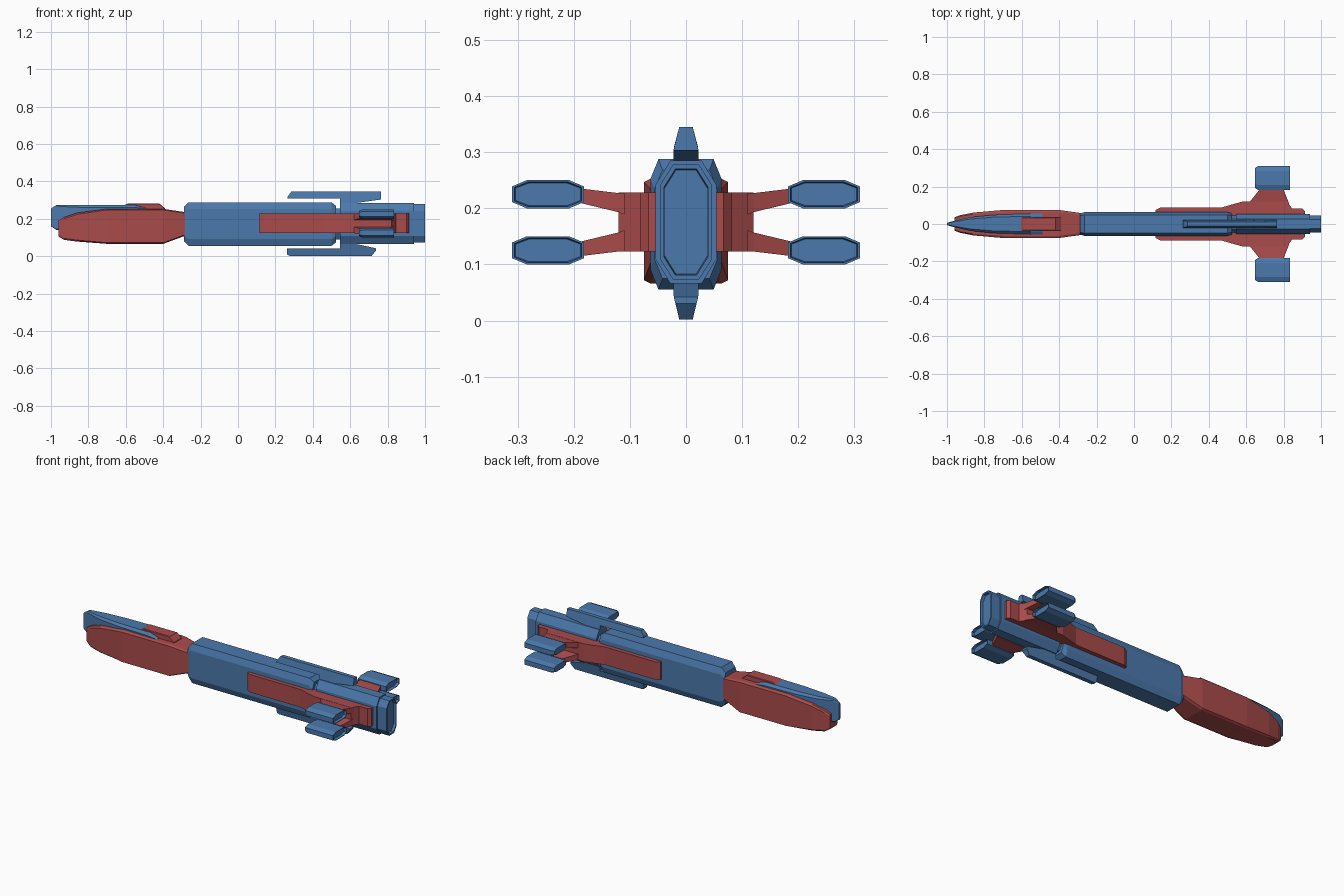
import bpy, bmesh


def material(name, rgb):
    m = bpy.data.materials.new(name)
    m.diffuse_color = (*rgb, 1)
    return m


BLUE = material("steel blue", (0.07, 0.19, 0.41))
RED = material("brick red", (0.40, 0.07, 0.07))


def finish(name, bm, mat, mirror=False):
    bmesh.ops.remove_doubles(bm, verts=bm.verts, dist=0.0002)
    bmesh.ops.recalc_face_normals(bm, faces=bm.faces)
    me = bpy.data.meshes.new(name)
    bm.to_mesh(me)
    bm.free()
    me.materials.append(mat)
    ob = bpy.data.objects.new(name, me)
    bpy.context.collection.objects.link(ob)
    if mirror:
        mod = ob.modifiers.new("mirror", 'MIRROR')
        mod.use_axis = (False, True, False)
        mod.use_mirror_merge = False
    return ob


def skin(rings):
    bm = bmesh.new()
    vs = [[bm.verts.new(p) for p in r] for r in rings]
    n = len(vs[0])
    for a, b in zip(vs, vs[1:]):
        for i in range(n):
            j = (i + 1) % n
            bm.faces.new((a[i], a[j], b[j], b[i]))
    bm.faces.new(vs[0])
    bm.faces.new(vs[-1])
    return bm


def loft(name, sections, mat, yc=0, mirror=False):
    """Chamfered box sections along x: (x, half width, z low, z high, chamfer y, chamfer z)."""
    rings = []
    for x, w, lo, hi, cy, cz in sections:
        half = [(w, lo + cz), (w, hi - cz), (w - cy, hi)]
        ring = half + [(cy - w, hi), (-w, hi - cz), (-w, lo + cz), (cy - w, lo), (w - cy, lo)]
        rings.append([(x, yc + y, z) for y, z in ring])
    return finish(name, skin(rings), mat, mirror)


# nose body
loft("nose_body", [
    (-0.96, 0.035, 0.105, 0.19, 0.004, 0.008),
    (-0.93, 0.047, 0.087, 0.208, 0.006, 0.008),
    (-0.86, 0.061, 0.078, 0.232, 0.008, 0.008),
    (-0.70, 0.075, 0.066, 0.253, 0.012, 0.006),
    (-0.40, 0.075, 0.066, 0.253, 0.012, 0.006),
    (-0.28, 0.058, 0.110, 0.235, 0.010, 0.006)], RED)

# blue spine over the nose, with a pointed tip
loft("nose_spine", [
    (-1.00, 0.006, 0.160, 0.255, 0.002, 0.004),
    (-0.97, 0.015, 0.140, 0.274, 0.005, 0.006),
    (-0.88, 0.036, 0.140, 0.274, 0.010, 0.012),
    (-0.75, 0.049, 0.150, 0.274, 0.012, 0.014),
    (-0.55, 0.055, 0.180, 0.274, 0.014, 0.014),
    (-0.49, 0.055, 0.200, 0.256, 0.014, 0.003)], BLUE)

# red hatch on the spine
loft("nose_hatch", [
    (-0.605, 0.036, 0.24, 0.274, 0, 0),
    (-0.590, 0.036, 0.24, 0.281, 0.004, 0.003),
    (-0.420, 0.036, 0.24, 0.281, 0.004, 0.003),
    (-0.390, 0.036, 0.24, 0.256, 0.004, 0.003)], RED)

# main hull
loft("main_hull", [
    (-0.290, 0.056, 0.082, 0.262, 0.012, 0.028),
    (-0.265, 0.0635, 0.055, 0.288, 0.0145, 0.036),
    (0.500, 0.0635, 0.055, 0.288, 0.0145, 0.036),
    (0.525, 0.056, 0.075, 0.268, 0.014, 0.034)], BLUE)
loft("hull_collar", [
    (0.51, 0.046, 0.09, 0.255, 0.02, 0.035),
    (0.56, 0.046, 0.09, 0.255, 0.02, 0.035)], BLUE)

# rear hull and recessed engine exhaust
loft("rear_hull", [
    (0.545, 0.054, 0.066, 0.285, 0.026, 0.043),
    (0.940, 0.054, 0.066, 0.285, 0.026, 0.043)], BLUE)
loft("engine_exhaust", [
    (0.93, 0.046, 0.073, 0.278, 0.023, 0.036),
    (1.00, 0.046, 0.073, 0.278, 0.023, 0.036),
    (1.00, 0.039, 0.081, 0.270, 0.020, 0.032),
    (0.985, 0.038, 0.083, 0.268, 0.020, 0.032)], BLUE)


# top and bottom rails: side profiles, narrower towards the outer edge
def rail(name, profile, inner, outer):
    def width(z):
        t = min(1, max(0, (z - inner) / (outer - inner)))
        return 0.0225 - 0.0105 * t
    rings = [[(x, s * width(z), z) for x, z in profile] for s in (-1, 1)]
    finish(name, skin(rings), BLUE)


rail("top_rail", [(0.545, 0.280), (0.545, 0.308), (0.263, 0.308), (0.265, 0.318),
                  (0.285, 0.345), (0.765, 0.345), (0.765, 0.303), (0.65, 0.287),
                  (0.60, 0.280)], 0.305, 0.345)
rail("bottom_rail", [(0.545, 0.070), (0.545, 0.041), (0.263, 0.041), (0.263, 0.008),
                     (0.275, 0.002), (0.715, 0.002), (0.738, 0.030), (0.738, 0.042),
                     (0.65, 0.061), (0.60, 0.070)], 0.045, 0.002)

# red side sponsons
plan = [(0.115, 0.045), (0.115, 0.075), (0.14, 0.0875), (0.465, 0.0875), (0.58, 0.12),
        (0.82, 0.12), (0.845, 0.082), (0.90, 0.082), (0.915, 0.067), (0.915, 0.045)]
finish("side_sponson", skin([[(x, y, z) for x, y in plan] for z in (0.123, 0.228)]), RED, True)

# four pods on tapering arms, mirrored above and below the centre line
MID = 0.175
for level, s in (("upper", 1), ("lower", -1)):
    arm = [[(x0, y, MID + s * lo), (x1, y, MID + s * lo),
            (x1, y, MID + s * hi), (x0, y, MID + s * hi)]
           for y, x0, x1, lo, hi in ((0.11, 0.61, 0.83, 0.014, 0.052),
                                     (0.12, 0.62, 0.825, 0.018, 0.052),
                                     (0.195, 0.68, 0.795, 0.036, 0.061))]
    finish(level + "_pod_arm", skin(arm), RED, True)
    c = MID + s * 0.05
    loft(level + "_pod", [
        (0.647, 0.054, c - 0.018, c + 0.018, 0.022, 0.008),
        (0.665, 0.064, c - 0.025, c + 0.025, 0.026, 0.011),
        (0.835, 0.064, c - 0.025, c + 0.025, 0.026, 0.011),
        (0.835, 0.060, c - 0.022, c + 0.022, 0.025, 0.010),
        (0.820, 0.058, c - 0.020, c + 0.020, 0.024, 0.009)], BLUE, 0.246, True)
